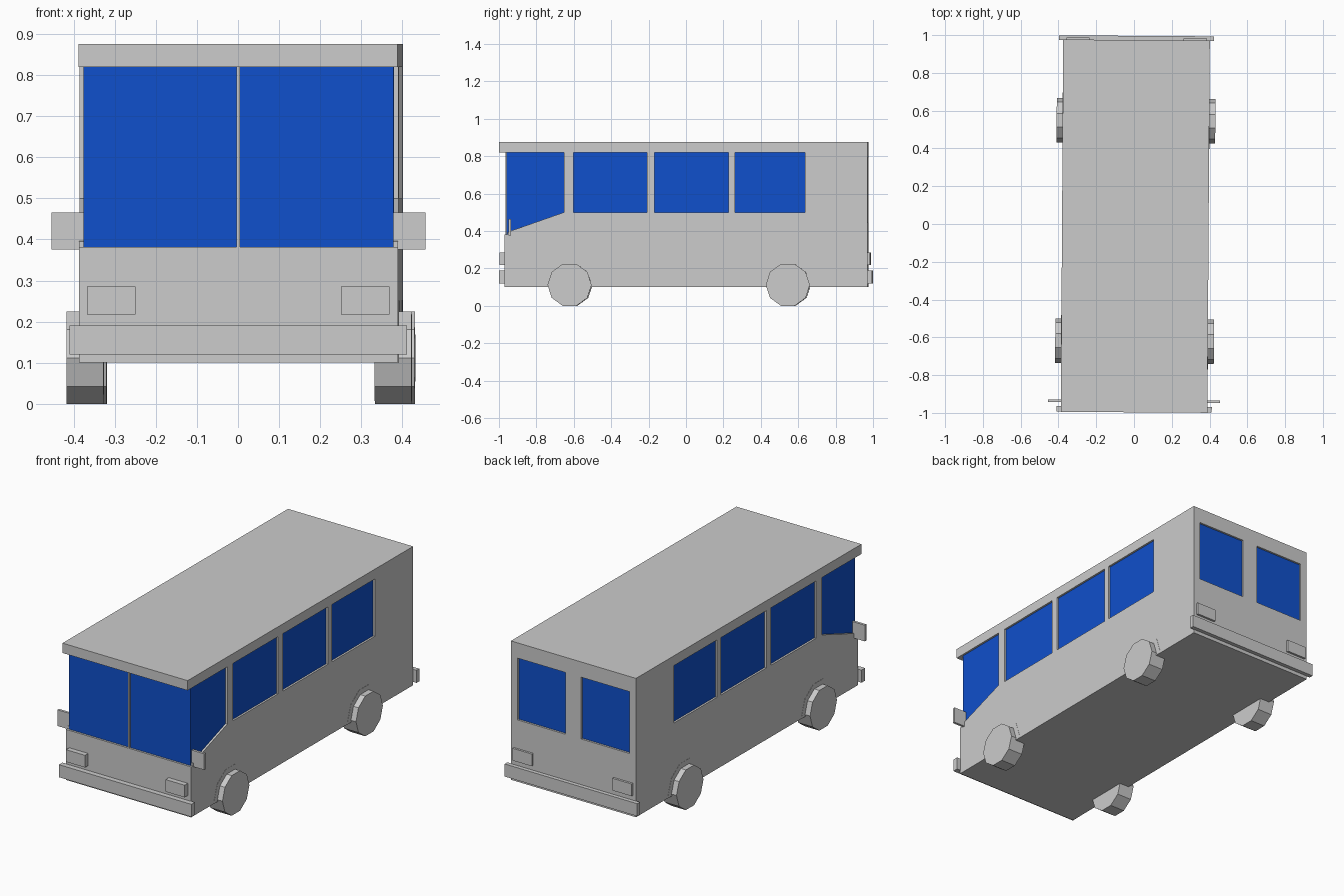
import bpy, bmesh, math
from mathutils import Matrix, Vector

if "Cube" in bpy.data.objects:
    bpy.data.objects.remove(bpy.data.objects["Cube"])

# whole van sits turned by a fraction of a degree on its axis
PLACE = Matrix.Translation((0.007, 0, 0)) @ Matrix.Rotation(-0.0065, 4, 'Z')
W, FRONT, BACK = 0.388, -0.967, 0.974
DEPTH, GLASS = 0.016, 0.011

blue = bpy.data.materials.new("blue_glass")
blue.diffuse_color = (0.005, 0.08, 0.6, 1)
blue.use_nodes = True
blue.node_tree.nodes["Principled BSDF"].inputs["Base Color"].default_value = blue.diffuse_color


def prism(name, profile, x0, x1, mat=None):
    """Extrude a (y, z) profile from x0 to x1."""
    bm = bmesh.new()
    face = bm.faces.new([bm.verts.new((x0, y, z)) for y, z in profile])
    ext = bmesh.ops.extrude_face_region(bm, geom=[face])
    verts = [v for v in ext["geom"] if isinstance(v, bmesh.types.BMVert)]
    bmesh.ops.translate(bm, vec=(x1 - x0, 0, 0), verts=verts)
    bmesh.ops.recalc_face_normals(bm, faces=bm.faces[:])
    bm.transform(PLACE)
    mesh = bpy.data.meshes.new(name)
    bm.to_mesh(mesh)
    bm.free()
    ob = bpy.data.objects.new(name, mesh)
    bpy.context.collection.objects.link(ob)
    if mat:
        mesh.materials.append(mat)
    return ob


def box(name, x0, x1, y0, y1, z0, z1, mat=None):
    return prism(name, [(y0, z0), (y1, z0), (y1, z1), (y0, z1)], x0, x1, mat)


def cut(target, cutter):
    mod = target.modifiers.new("opening", 'BOOLEAN')
    mod.operation, mod.solver, mod.object = 'DIFFERENCE', 'EXACT', cutter
    cutter.hide_render = True
    cutters.append(cutter)


cutters = []

# body shell with the roof lip overhanging the windscreen
body = prism("body", [(FRONT, 0.1), (BACK, 0.1), (BACK, 0.875), (-0.997, 0.875),
                      (-0.997, 0.82), (FRONT, 0.82)], -W, W)

# windscreen
cut(body, box("windscreen_opening", -0.5, 0.5, -1.1, FRONT + DEPTH, 0.382, 0.82))
for s in (-1, 1):
    box("windscreen", s * 0.004, s * (W - GLASS), FRONT + GLASS, FRONT + DEPTH + 0.002, 0.382, 0.82, blue)
box("windscreen_divider", -0.004, 0.004, FRONT + 0.003, FRONT + DEPTH + 0.002, 0.382, 0.82)

# side windows: slanted cab window, then three square ones
cab = [(FRONT + GLASS, 0.393), (-0.65, 0.5), (-0.65, 0.82), (FRONT + GLASS, 0.82)]
cab_cut = [(-1.05, 0.36), (-0.65, 0.5), (-0.65, 0.82), (-1.05, 0.82)]
sides = [(-0.6, -0.205), (-0.165, 0.23), (0.265, 0.64)]
for s in (-1, 1):
    cut(body, prism("cab_window_opening", cab_cut, s * (W - DEPTH), s * 0.5))
    prism("cab_window", cab, s * (W - DEPTH - 0.002), s * (W - GLASS), blue)
    for y0, y1 in sides:
        cut(body, box("side_window_opening", s * (W - DEPTH), s * 0.5, y0, y1, 0.5, 0.82))
        box("side_window", s * (W - DEPTH - 0.002), s * (W - GLASS), y0, y1, 0.5, 0.82, blue)

# rear windows
for s in (-1, 1):
    cut(body, box("rear_window_opening", s * 0.048, s * 0.347, BACK - DEPTH, 1.1, 0.445, 0.79))
    box("rear_window", s * 0.048, s * 0.347, BACK - DEPTH - 0.002, BACK - GLASS, 0.445, 0.79, blue)

# apply the openings and clear the cutters away
graph = bpy.context.evaluated_depsgraph_get()
shell = bpy.data.meshes.new_from_object(body.evaluated_get(graph))
body.modifiers.clear()
body.data = shell
for c in cutters:
    bpy.data.objects.remove(c)

# bumpers
box("front_bumper", -0.411, 0.411, -0.996, FRONT + 0.002, 0.12, 0.19)
box("rear_bumper", -0.411, 0.411, BACK - 0.002, 0.996, 0.12, 0.19)


def decagon(cy, cz, r):
    return [(cy + r * math.cos(i * math.pi / 5), cz + r * math.sin(i * math.pi / 5)) for i in range(10)]


for s in (-1, 1):
    # lamps and mirrors
    box("headlight", s * 0.25, s * 0.368, -0.995, FRONT + 0.002, 0.217, 0.285)
    box("tail_light", s * 0.25, s * 0.37, BACK - 0.002, 0.986, 0.217, 0.285)
    box("mirror", s * (W - 0.012), s * 0.455, -0.946, -0.932, 0.375, 0.465)
    # ten-sided wheels with flush arches
    for cy in (-0.62, 0.547):
        prism("wheel", decagon(cy, 0.112, 0.1178), s * 0.33, s * 0.42)
        arch = [(cy + 0.147, 0.1)] + decagon(cy, 0.1125, 0.147)[:6] + [(cy - 0.147, 0.1)]
        prism("wheel_arch", arch, s * (W - 0.01), s * (W + 0.001))
